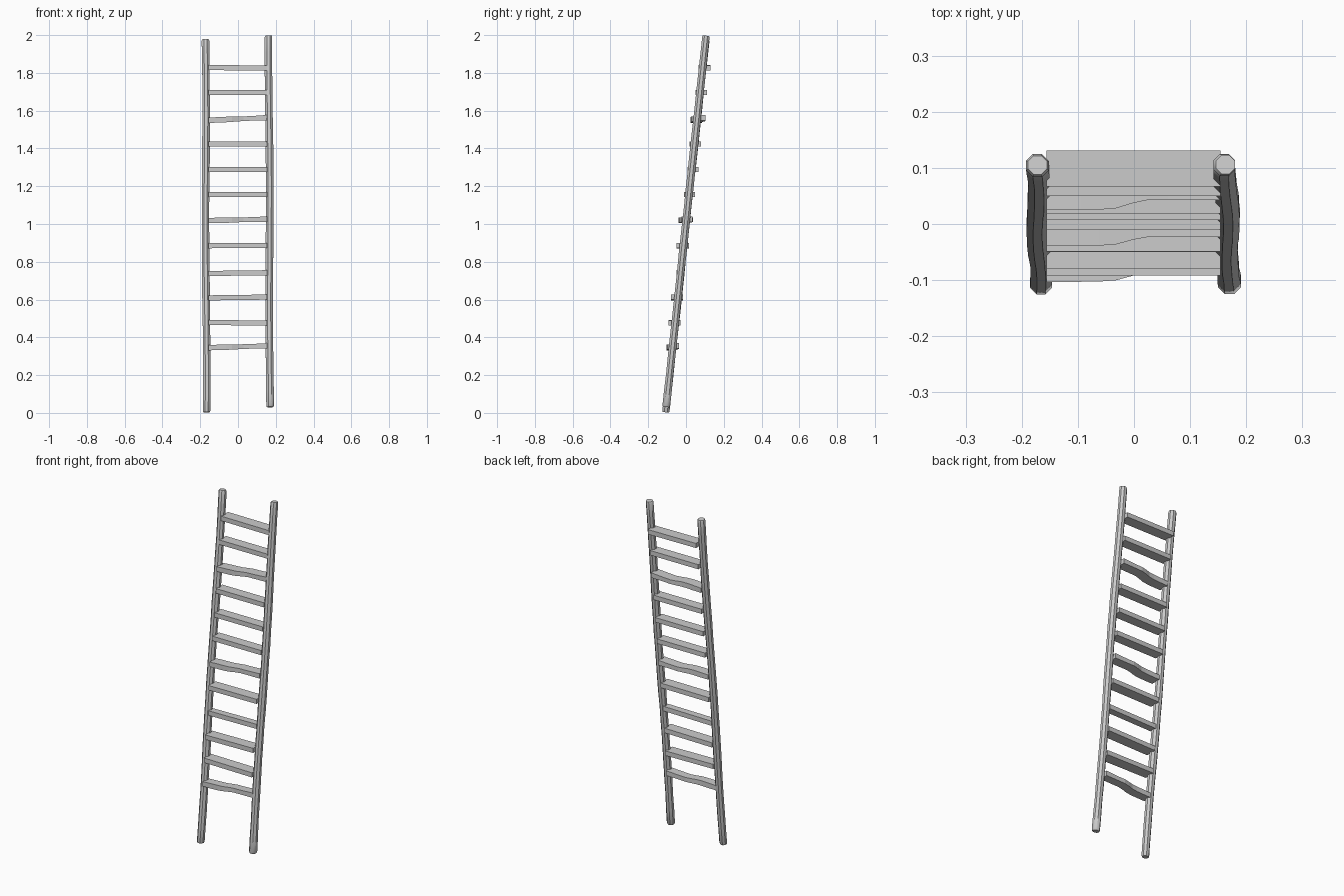
import bpy, bmesh, math, random
from mathutils import Vector

random.seed(4)

cube = bpy.data.objects.get("Cube")
if cube:
    bpy.data.objects.remove(cube, do_unlink=True)

# Single weathered grey for the whole ladder
grey = bpy.data.materials.new("weathered grey")
grey.use_nodes = True
colour = (0.6, 0.6, 0.6, 1)
grey.diffuse_color = colour
grey.node_tree.nodes["Principled BSDF"].inputs["Base Color"].default_value = colour


def loft(name, sections, smooth=False):
    """Skin a list of equal-sized point loops and cap both ends."""
    bm = bmesh.new()
    loops = [[bm.verts.new(p) for p in loop] for loop in sections]
    for a, b in zip(loops, loops[1:]):
        for i in range(len(a)):
            j = (i + 1) % len(a)
            bm.faces.new((a[i], a[j], b[j], b[i]))
    bm.faces.new(loops[0])
    bm.faces.new(loops[-1])
    bmesh.ops.recalc_face_normals(bm, faces=bm.faces)
    mesh = bpy.data.meshes.new(name)
    bm.to_mesh(mesh)
    bm.free()
    mesh.materials.append(grey)
    obj = bpy.data.objects.new(name, mesh)
    bpy.context.collection.objects.link(obj)
    if smooth:
        bpy.ops.object.select_all(action="DESELECT")
        obj.select_set(True)
        bpy.context.view_layer.objects.active = obj
        bpy.ops.object.shade_smooth_by_angle(angle=math.radians(40))
    return obj


def rail(name, bottom, top, phase, steps=22, sides=8):
    """Leaning, slightly crooked pole with rounded-off ends."""
    bottom, top = Vector(bottom), Vector(top)
    axis = (top - bottom).normalized()
    u = Vector((1, 0, 0))
    v = axis.cross(u).normalized()
    sections = []
    stations = [0, 0.004] + [i / steps for i in range(1, steps)] + [0.996, 1]
    for t in stations:
        end = t in (0, 1)
        bend = 0 if end else 0.0025 * math.sin(9 * t + phase)
        centre = bottom.lerp(top, t) + u * bend
        radius = 0.018 if end else 0.0215 + random.uniform(-0.001, 0.001)
        sections.append([
            centre + (u * math.cos(a) + v * math.sin(a)) * radius
            for a in (math.tau * (k + 0.5) / sides for k in range(sides))])
    return loft(name, sections, True)


rail("right_rail", (-0.167, -0.107, 0.003), (-0.172, 0.105, 1.978), 0.5)
rail("left_rail", (0.169, -0.105, 0.031), (0.163, 0.106, 1.997), 2.5)


def rung(name, z, y, depth, tilt, warp):
    """Flat tread; a warped one swerves backwards at mid-span."""
    count = 10 if warp else 1
    sections = []
    for i in range(count + 1):
        t = i / count
        x = -0.156 + 0.31 * t
        swerve = warp * (math.tanh(9 * (t - 0.5)) + 0.5 * math.exp(-((t - 0.55) / 0.1) ** 2))
        zc = z + tilt * (t - 0.5)
        half = 0.0135 + abs(warp) * 0.15 * math.sin(7 * t)
        front, back = y - depth / 2 + swerve, y + depth / 2 + swerve
        sections.append([(x, front, zc - half), (x, back, zc - half),
                         (x, back, zc + half), (x, front, zc + half)])
    return loft(name, sections)


# Rungs from bottom to top: height, centre y, depth, end-to-end tilt, warp
rungs = [
    (0.350, -0.070, 0.050, 0.010, 0.008),
    (0.477, -0.060, 0.064, -0.004, 0),
    (0.611, -0.048, 0.064, 0.004, 0),
    (0.740, -0.030, 0.040, 0.004, 0),
    (0.886, -0.017, 0.064, 0.002, 0),
    (1.022, -0.002, 0.058, 0.008, 0.008),
    (1.157, 0.019, 0.058, 0, 0),
    (1.288, 0.036, 0.058, 0, 0),
    (1.424, 0.049, 0.060, 0, 0),
    (1.556, 0.064, 0.060, 0.014, 0.009),
    (1.696, 0.080, 0.060, 0, 0),
    (1.827, 0.099, 0.064, -0.002, 0),
]
for n, spec in enumerate(rungs, 1):
    rung(f"rung_{n}", *spec)
